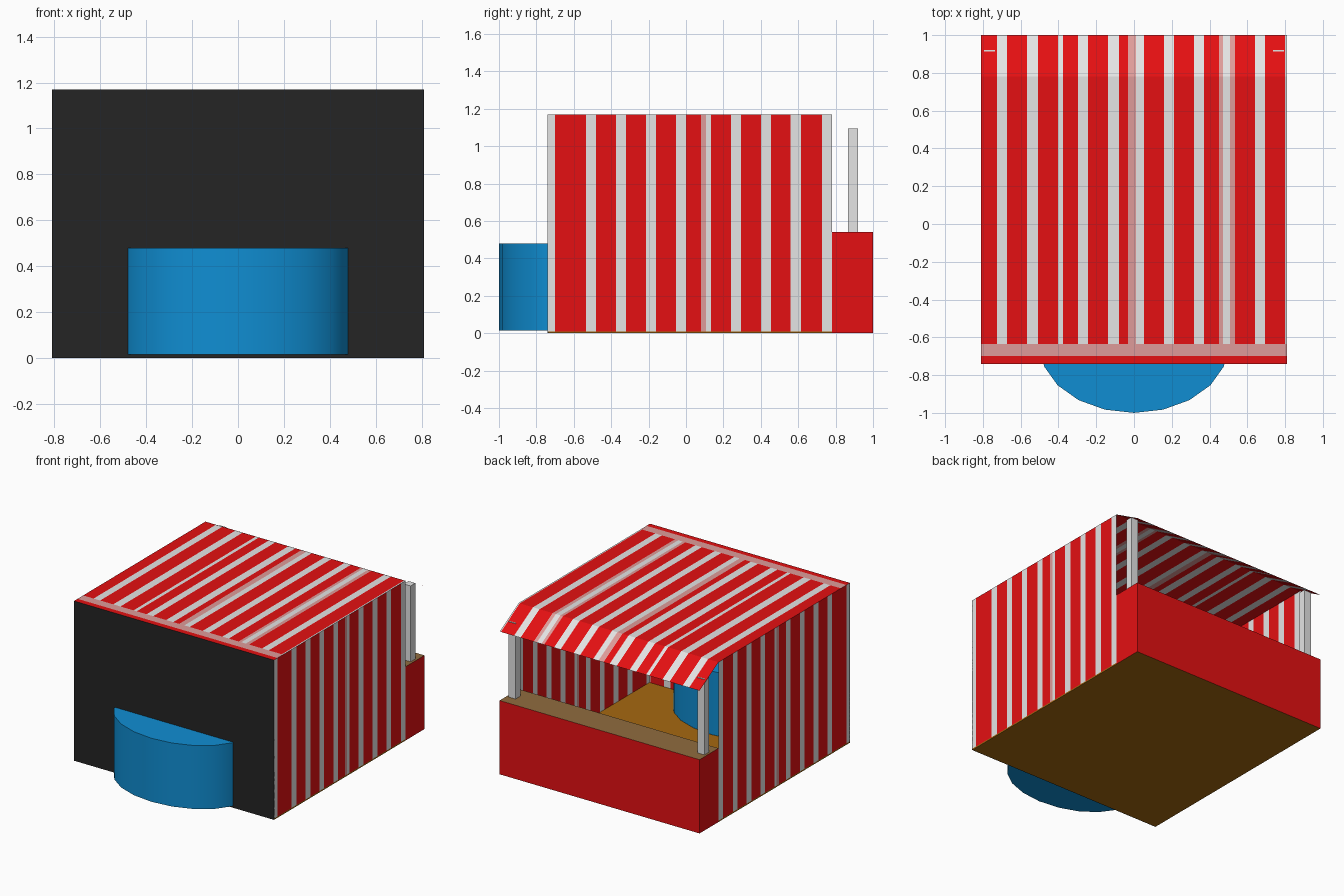
import bpy, bmesh, math

if "Cube" in bpy.data.objects:
    bpy.data.objects.remove(bpy.data.objects["Cube"])

def mat(name, r, g, b):
    m = bpy.data.materials.new(name)
    m.diffuse_color = (r, g, b, 1)
    m.use_nodes = True
    m.node_tree.nodes["Principled BSDF"].inputs["Base Color"].default_value = m.diffuse_color
    return m

RED = mat("red", 0.78, 0.005, 0.006)
WHITE = mat("white", 0.78, 0.78, 0.78)
PINK = mat("pink", 0.74, 0.33, 0.32)
BLACK = mat("black", 0.018, 0.018, 0.018)
BLUE = mat("blue", 0.005, 0.27, 0.65)
BROWN = mat("floor_brown", 0.38, 0.14, 0.005)
TAN = mat("counter_tan", 0.28, 0.15, 0.05)

W, BACK, EAVE, TOP = 0.81, -0.74, 0.78, 1.17

def finish(name, bm, mats):
    me = bpy.data.meshes.new(name)
    bm.to_mesh(me)
    bm.free()
    for m in mats:
        me.materials.append(m)
    ob = bpy.data.objects.new(name, me)
    bpy.context.collection.objects.link(ob)
    return ob

def box(name, x0, x1, y0, y1, z0, z1, mats, rule=None):
    bm = bmesh.new()
    bmesh.ops.create_cube(bm, size=1)
    for v in bm.verts:
        v.co = (x0 + (v.co.x + .5) * (x1 - x0), y0 + (v.co.y + .5) * (y1 - y0),
                z0 + (v.co.z + .5) * (z1 - z0))
    bm.normal_update()
    if rule:
        for f in bm.faces:
            f.material_index = rule(f.normal)
    return finish(name, bm, mats)

def striped_sheet(name, start, stripes, profile, place, normal, forced=None):
    """Strips of cloth: stripes = (end, material index), swept along a profile."""
    bm = bmesh.new()
    edges = [start] + [e for e, _ in stripes]
    cols = [[bm.verts.new(place(e, p)) for p in profile] for e in edges]
    for i, (_, mi) in enumerate(stripes):
        for j in range(len(profile) - 1):
            f = bm.faces.new((cols[i][j], cols[i + 1][j], cols[i + 1][j + 1], cols[i][j + 1]))
            f.normal_update()
            if f.normal.dot(normal) < 0:
                f.normal_flip()
            f.material_index = forced[j] if forced and j in forced else mi
    return finish(name, bm, [RED, WHITE, PINK])

def vec(*c):
    from mathutils import Vector
    return Vector(c)

# stripe layouts: 0 red, 1 white, 2 pink
SIDE = [(-.70, 1), (-.535, 0), (-.48, 1), (-.375, 0), (-.32, 1), (-.214, 0), (-.16, 1),
        (-.053, 0), (0, 1), (.08, 0), (.107, 2), (.134, 1), (.24, 0), (.294, 1), (.40, 0),
        (.455, 1), (.56, 0), (.615, 1), (.727, 0), (EAVE, 1)]
ROOF = [(-.725, 0), (-.672, 1), (-.566, 0), (-.508, 1), (-.402, 0), (-.376, 1), (-.296, 0),
        (-.243, 1), (-.138, 0), (-.08, 1), (-.032, 0), (.01, 2), (.053, 1), (.159, 0),
        (.212, 1), (.317, 0), (.37, 1), (.45, 0), (.471, 2), (.508, 1), (.534, 2), (.64, 0),
        (.693, 1), (.80, 0), (W, 1)]

# striped side walls
for side, x in (("right", W), ("left", -W)):
    striped_sheet(side + "_wall", BACK, SIDE, [0.01, TOP],
                  lambda e, p: (x, e, p), vec(x, 0, 0))

# roof with drooping awning; pink and red hems along the closed end
roof_profile = [(BACK, TOP), (-.70, TOP), (-.635, TOP), (EAVE, TOP), (1.0, 1.045)]
striped_sheet("roof_awning", -W, ROOF, roof_profile,
              lambda e, p: (e, p[0], p[1]), vec(0, 0, 1), {0: 0, 1: 2})

# end wall: black outside, striped lining inside
striped_sheet("end_wall_lining", -W, ROOF, [0.01, TOP - .002],
              lambda e, p: (e, BACK + .006, p), vec(0, 1, 0))
box("end_wall", -W, W, BACK, BACK + .004, 0, TOP - .001, [BLACK])

# floor
box("floor", -W, W, BACK + .004, EAVE, 0, .01, [BROWN])

# counter: red sides, tan top, brown underside
box("counter", -W, W, EAVE, 1.0, 0, .54, [RED, TAN, BROWN],
    lambda n: 1 if n.z > .5 else 2 if n.z < -.5 else 0)

# posts holding up the awning
for side, x in (("right", .765), ("left", -.765)):
    box(side + "_post", x - .028, x + .028, .865, .92, .54, 1.095, [WHITE])

# oval blue tub passing through the end wall
bm = bmesh.new()
bmesh.ops.create_cone(bm, cap_ends=True, segments=20, radius1=1, radius2=1, depth=1)
for v in bm.verts:
    a = round(math.atan2(v.co.y, v.co.x) / (math.pi / 10)) * math.pi / 10
    v.co = (.5 * math.cos(a), -.645 + .355 * math.sin(a), .48 if v.co.z > 0 else .015)
tub = finish("tub", bm, [BLUE])
bpy.context.view_layer.objects.active = tub
tub.select_set(True)
bpy.ops.object.shade_smooth_by_angle(angle=math.radians(40))
